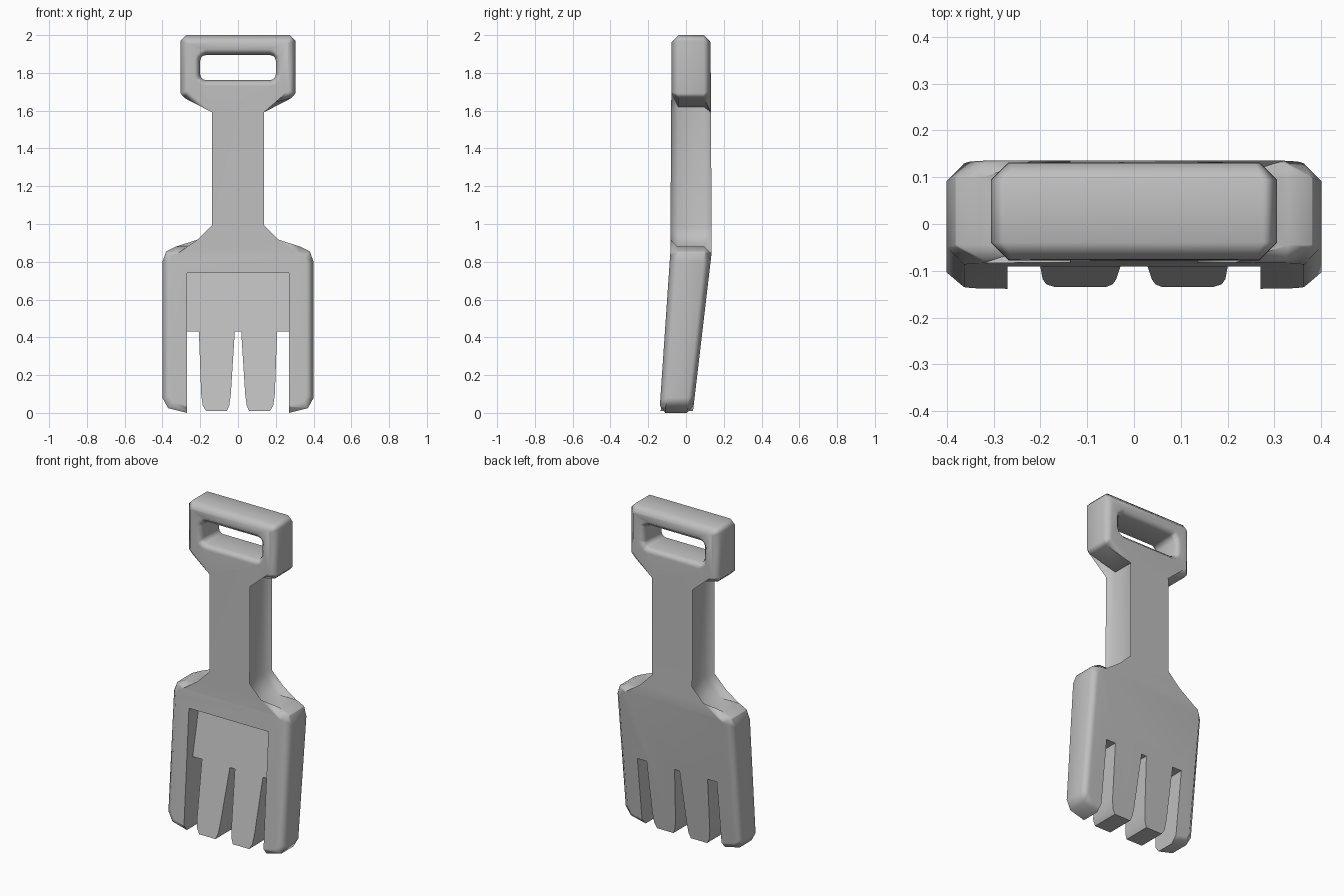
import bpy, bmesh, math
from mathutils import Vector

cube = bpy.data.objects.get("Cube")
if cube:
    bpy.data.objects.remove(cube, do_unlink=True)

HALF = 0.105    # half thickness before the side profile is applied
CHAMFER = 0.037
BEND = 0.85     # height where the head tilts away from the shaft


def mirrored(half):
    """Close a right-hand outline with its mirror image."""
    return half + [(-x, z) for x, z in reversed(half)]


def add_object(name, bm):
    bmesh.ops.recalc_face_normals(bm, faces=bm.faces[:])
    mesh = bpy.data.meshes.new(name)
    bm.to_mesh(mesh)
    bm.free()
    obj = bpy.data.objects.new(name, mesh)
    bpy.context.collection.objects.link(obj)
    return obj


def loft(rings):
    """Join equal rings of points into a capped solid."""
    bm = bmesh.new()
    loops = [[bm.verts.new(p) for p in ring] for ring in rings]
    n = len(loops[0])
    for a, b in zip(loops, loops[1:]):
        for i in range(n):
            j = (i + 1) % n
            bm.faces.new((a[i], a[j], b[j], b[i]))
    bm.faces.new(loops[0])
    bm.faces.new(list(reversed(loops[-1])))
    return bm


def prism(outline, depth):
    return loft([[(x, y, z) for x, z in outline] for y in (-depth, depth)])


def rounded_rect(hw, hh, r, zc):
    pts = []
    for k, (sx, sz) in enumerate(((1, 1), (-1, 1), (-1, -1), (1, -1))):
        for s in range(4):
            a = math.radians(90 * k + 30 * s)
            pts.append((sx * (hw - r) + r * math.cos(a),
                        zc + sz * (hh - r) + r * math.sin(a)))
    return pts


# Whole silhouette: head, flared neck, shaft and grip
silhouette = mirrored([
    (0.2, 0.01), (0.27, 0.0), (0.37, 0.025), (0.4, 0.08),
    (0.4, 0.8), (0.38, 0.855), (0.33, 0.88), (0.2, 0.88),
    (0.1, 0.98), (0.1, 1.62), (0.28, 1.665), (0.305, 1.692),
    (0.305, 1.97), (0.275, 2.0)])
bm = prism(silhouette, HALF)
rims = [e for e in bm.edges if abs(e.verts[0].co.y - e.verts[1].co.y) < 1e-5]
bmesh.ops.bevel(bm, geom=rims, offset=CHAMFER, segments=1,
                affect='EDGES', clamp_overlap=False)
body = add_object("toy_fork", bm)

# Slots between the tines and beside the arms
side_slot = [(0.27, 0.43), (0.207, 0.43), (0.195, 0.1), (0.187, 0.04),
             (0.168, 0.008), (0.168, -0.1), (0.27, -0.1)]
middle_slot = mirrored([(0.06, -0.1), (0.06, 0.008), (0.046, 0.04),
                        (0.038, 0.1), (0.017, 0.43)])
cutters = [
    add_object("left_slot_cutter", prism(side_slot, 0.3)),
    add_object("right_slot_cutter", prism([(-x, z) for x, z in side_slot], 0.3)),
    add_object("middle_slot_cutter", prism(middle_slot, 0.3))]

# Wedge-shaped recess in the front of the head
wedge = [(-0.3, 0.74), (-0.005, 0.74), (-0.105, -0.045), (-0.3, -0.045)]
cutters.append(add_object("recess_cutter", loft(
    [[(x, y, z) for y, z in wedge] for x in (-0.27, 0.27)])))

# Grip opening, flared at both faces
rings = []
for y, grow in ((-0.135, 0.06), (-0.075, 0), (0.075, 0), (0.135, 0.06)):
    rings.append([(x, y, z) for x, z in
                  rounded_rect(0.2 + grow, 0.066 + grow, 0.03 + grow, 1.828)])
cutters.append(add_object("grip_hole_cutter", loft(rings)))

for cutter in cutters:
    cutter.hide_render = True
    mod = body.modifiers.new(cutter.name, 'BOOLEAN')
    mod.operation = 'DIFFERENCE'
    mod.solver = 'EXACT'
    mod.object = cutter
evaluated = body.evaluated_get(bpy.context.evaluated_depsgraph_get())
cut_mesh = bpy.data.meshes.new_from_object(evaluated)
body.modifiers.clear()
body.data = cut_mesh
for cutter in cutters:
    bpy.data.objects.remove(cutter, do_unlink=True)


# Side profile: tilted, tapering head and nearly straight shaft
def at_height(z, low, mid, high):
    if z < BEND:
        return low + (mid - low) * z / BEND
    return mid + (high - mid) * (z - BEND) / (2 - BEND)


bm = bmesh.new()
bm.from_mesh(cut_mesh)
bmesh.ops.bisect_plane(bm, geom=bm.verts[:] + bm.edges[:] + bm.faces[:],
                       plane_co=Vector((0, 0, BEND)), plane_no=Vector((0, 0, 1)))
for v in bm.verts:
    front = at_height(v.co.z, -0.141, -0.083, -0.076)
    back = at_height(v.co.z, 0.036, 0.136, 0.13)
    t = (v.co.y + HALF) / (2 * HALF)
    v.co.y = front + (back - front) * t
for f in bm.faces:
    f.smooth = True
bm.to_mesh(cut_mesh)
bm.free()
cut_mesh.set_sharp_from_angle(angle=math.radians(50))
weighted = body.modifiers.new("soft_chamfers", 'WEIGHTED_NORMAL')
weighted.keep_sharp = True

# Single grey plastic
grey = bpy.data.materials.new("grey_plastic")
grey.use_nodes = True
colour = (0.52, 0.52, 0.52, 1)
grey.diffuse_color = colour
grey.node_tree.nodes["Principled BSDF"].inputs["Base Color"].default_value = colour
cut_mesh.materials.clear()
cut_mesh.materials.append(grey)
